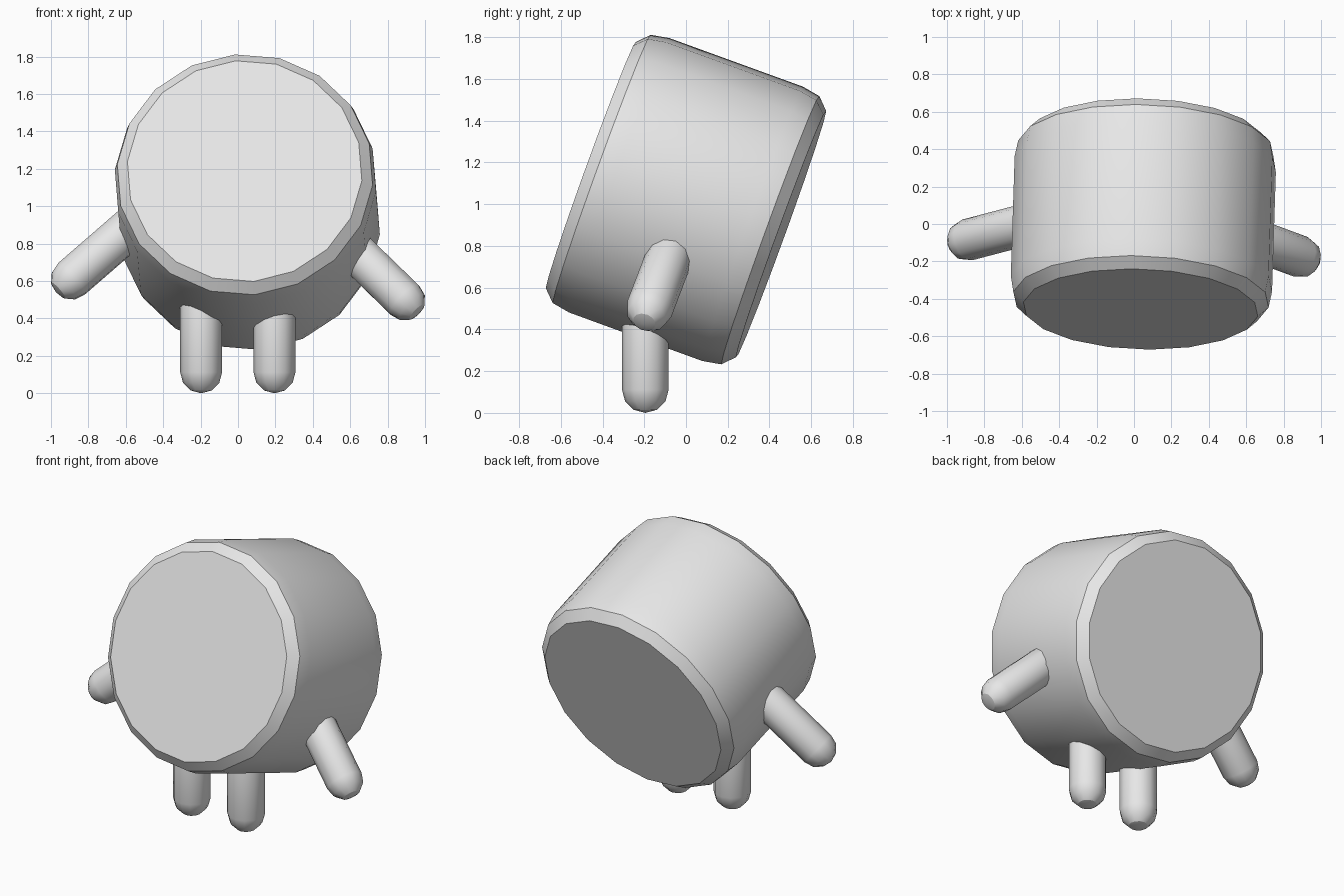
import bpy, bmesh, math
from mathutils import Vector, Matrix

if "Cube" in bpy.data.objects:
    bpy.data.objects.remove(bpy.data.objects["Cube"])

grey = bpy.data.materials.new("plain grey")
grey.diffuse_color = (0.8, 0.8, 0.8, 1)
grey.use_nodes = True
grey.node_tree.nodes["Principled BSDF"].inputs["Base Color"].default_value = grey.diffuse_color


def lathe(name, profile, sides, matrix, phase=0.0):
    """Revolve (radius, height) points around local z; zero radius makes a pole."""
    bm = bmesh.new()
    rings = []
    for r, h in profile:
        if r == 0:
            rings.append([bm.verts.new((0, 0, h))] * sides)
        else:
            rings.append([bm.verts.new((r * math.cos(phase + 2 * math.pi * i / sides),
                                        r * math.sin(phase + 2 * math.pi * i / sides), h))
                          for i in range(sides)])
    for a, b in zip(rings, rings[1:]):
        for i in range(sides):
            j = (i + 1) % sides
            bm.faces.new(list(dict.fromkeys((a[i], a[j], b[j], b[i]))))
    # flat caps on open ends
    if profile[0][0] > 0:
        bm.faces.new(list(reversed(rings[0])))
    if profile[-1][0] > 0:
        bm.faces.new(rings[-1])
    bmesh.ops.recalc_face_normals(bm, faces=bm.faces)
    bm.transform(matrix)
    mesh = bpy.data.meshes.new(name)
    bm.to_mesh(mesh)
    bm.free()
    mesh.materials.append(grey)
    obj = bpy.data.objects.new(name, mesh)
    bpy.context.collection.objects.link(obj)
    bpy.ops.object.select_all(action='DESELECT')
    obj.select_set(True)
    bpy.context.view_layer.objects.active = obj
    bpy.ops.object.shade_smooth_by_angle(angle=math.radians(30))
    return obj


def limb(name, tip, direction, length, r=0.112):
    """Capsule with its rounded outer end centred on tip, running into the body."""
    cap = [(r * math.sin(math.radians(a)), r * math.cos(math.radians(a)))
           for a in (30, 60, 90)]
    profile = [(0, -r)] + [(x, -h) for x, h in cap]
    profile += [(x, length + h) for x, h in reversed(cap)] + [(0, length + r)]
    rot = Vector(direction).to_track_quat('Z', 'Y').to_matrix().to_4x4()
    lathe(name, profile, 12, Matrix.Translation(tip) @ rot)


# body: tilted drum with softened rims, local z runs from front to back
rim = [(0.63, 0.485), (0.686, 0.43), (0.702, 0.34)]
drum = [(r, -h) for r, h in rim] + list(reversed(rim))
axis = Vector((0.03, 0.94, -0.342)).normalized()
side = Vector((0, 0, 1)).cross(axis).normalized() * -1   # points to +x
up = axis.cross(side)
if up.z < 0:
    side, up = -side, -up
frame = Matrix((side, up, axis)).transposed().to_4x4()
lathe("body", drum, 18, Matrix.Translation((0.05, 0, 1.022)) @ frame,
      phase=math.radians(95 if side.x > 0 else 85))

# legs
for name, x in (("left_leg", -0.197), ("right_leg", 0.195)):
    limb(name, (x, -0.195, 0.112), (0, 0, 1), 0.38)

# arms
limb("left_arm", (-0.89, -0.085, 0.612), (0.755, 0.2, 0.655), 0.5)
limb("right_arm", (0.89, -0.175, 0.5), (-0.7, 0.26, 0.68), 0.42)
